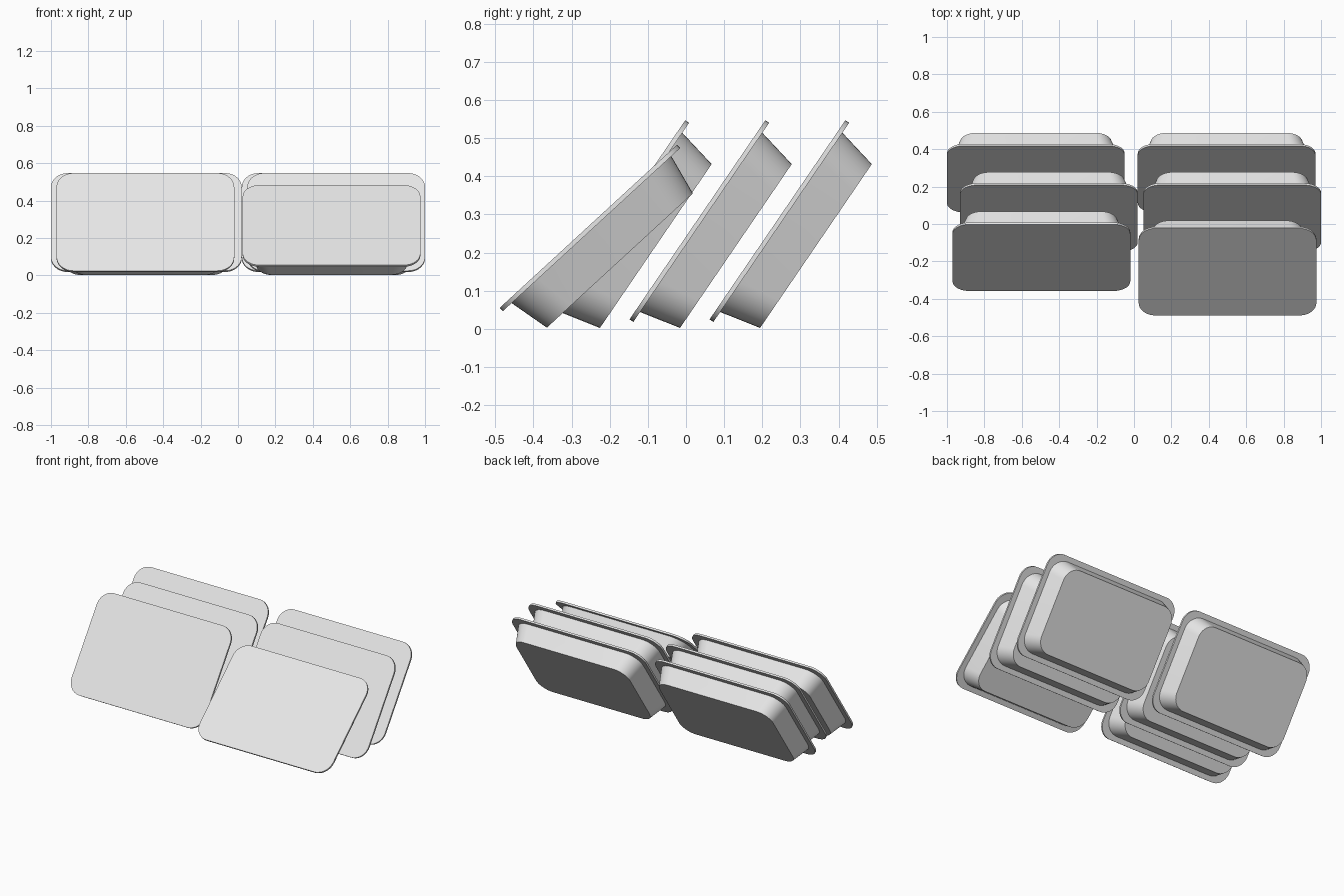
import bpy, bmesh, math

cube = bpy.data.objects.get("Cube")
if cube:
    bpy.data.objects.remove(cube, do_unlink=True)

grey = bpy.data.materials.new("light_grey")
grey.use_nodes = True
grey.diffuse_color = (0.8, 0.8, 0.8, 1)
grey.node_tree.nodes["Principled BSDF"].inputs["Base Color"].default_value = (0.8, 0.8, 0.8, 1)

CORNER_STEPS = 10


def rounded_ring(bm, half_x, half_y, radius, z):
    """Vertices of a rounded rectangle, counter-clockwise."""
    ring = []
    for quarter, (sx, sy) in enumerate([(1, 1), (-1, 1), (-1, -1), (1, -1)]):
        for i in range(CORNER_STEPS + 1):
            a = math.radians(90) * (quarter + i / CORNER_STEPS)
            ring.append(bm.verts.new((sx * (half_x - radius) + radius * math.cos(a),
                                      sy * (half_y - radius) + radius * math.sin(a), z)))
    return ring


def loft(name, sections):
    """Closed shell through rounded rectangles listed from top to bottom."""
    bm = bmesh.new()
    rings = [rounded_ring(bm, *s) for s in sections]
    n = len(rings[0])
    for upper, lower in zip(rings, rings[1:]):
        for i in range(n):
            j = (i + 1) % n
            bm.faces.new((upper[i], lower[i], lower[j], upper[j]))
    bm.faces.new(rings[0])
    bm.faces.new(rings[-1][::-1])
    mesh = bpy.data.meshes.new(name)
    bm.to_mesh(mesh)
    bm.free()
    mesh.materials.append(grey)
    mesh.shade_smooth()
    mesh.set_sharp_from_angle(angle=math.radians(35))
    return mesh


# Shared meshes: flat lid with a rim, and a tapered tub below it
lid_mesh = loft("lid", [(0.475, 0.316, 0.09, 0), (0.475, 0.316, 0.09, -0.012)])
tub_mesh = loft("tub", [(0.443, 0.285, 0.095, -0.01), (0.405, 0.26, 0.087, -0.122)])

# Leaning trays: name, centre of the lid, lean angle
trays = [
    ("right_front", (-0.495, -0.18, 0.286), 55.7),
    ("right_middle", (-0.455, 0.03, 0.286), 55.7),
    ("right_rear", (-0.525, 0.24, 0.286), 55.7),
    ("left_front", (0.5, -0.256, 0.269), 42.6),
    ("left_middle", (0.525, 0.03, 0.286), 55.7),
    ("left_rear", (0.495, 0.24, 0.286), 55.7),
]
for name, centre, angle in trays:
    for part, mesh in (("lid", lid_mesh), ("tub", tub_mesh)):
        obj = bpy.data.objects.new(f"{name}_{part}", mesh)
        obj.location = centre
        obj.rotation_euler.x = math.radians(angle)
        bpy.context.collection.objects.link(obj)
